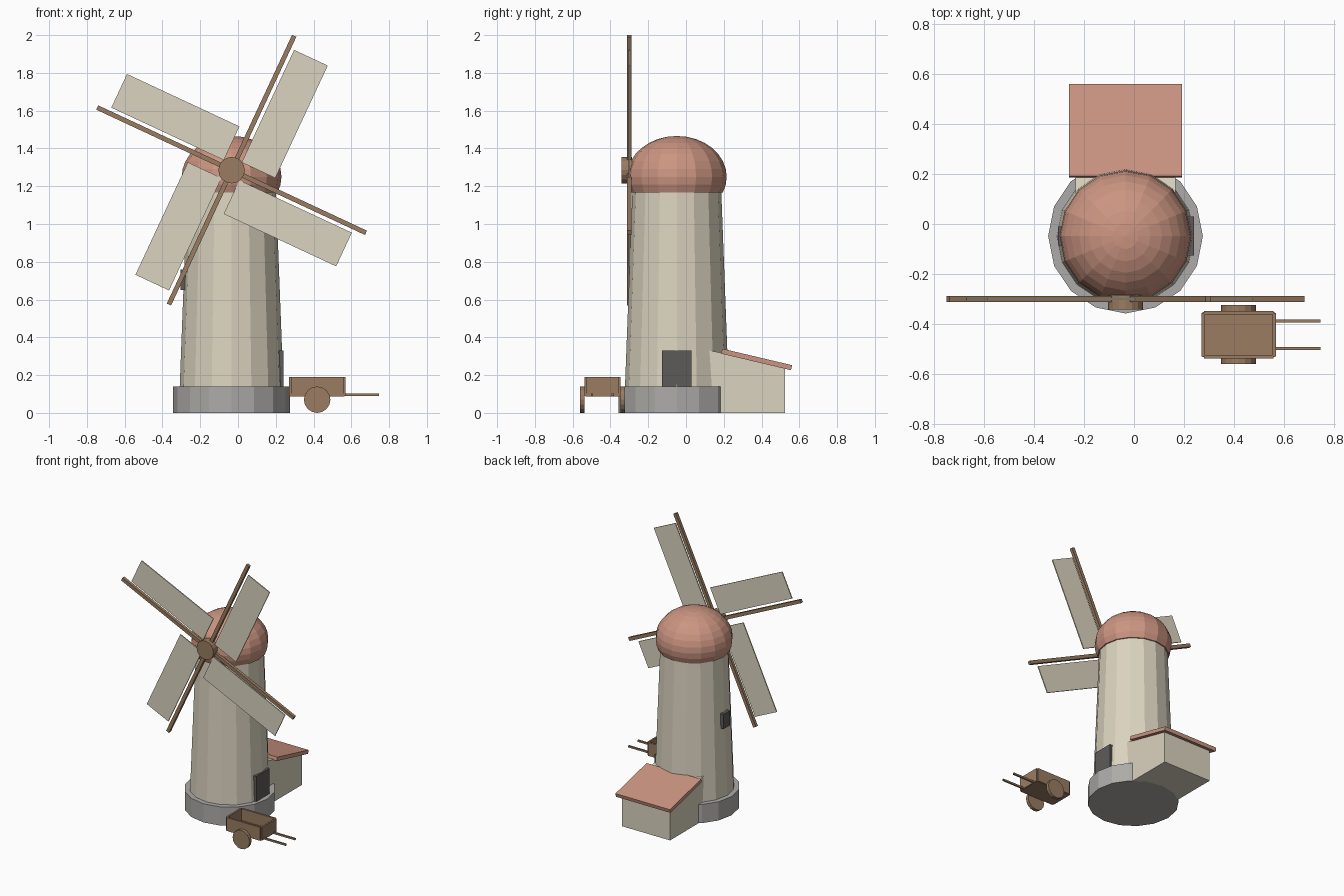
import bpy
import bmesh
from math import sin, cos, radians, tau
from mathutils import Matrix, Vector

default = bpy.data.objects.get("Cube")
if default:
    bpy.data.objects.remove(default, do_unlink=True)


def make_material(name, rgb):
    mat = bpy.data.materials.new(name)
    mat.use_nodes = True
    color = (*rgb, 1)
    mat.diffuse_color = color
    mat.node_tree.nodes["Principled BSDF"].inputs["Base Color"].default_value = color
    return mat


CREAM = make_material("cream plaster", (0.71, 0.655, 0.525))
TERRACOTTA = make_material("terracotta", (0.60, 0.30, 0.22))
WOOD = make_material("brown wood", (0.32, 0.20, 0.122))
STONE = make_material("grey stone", (0.42, 0.41, 0.395))
DARK = make_material("dark openings", (0.11, 0.105, 0.10))

CX, CY = -0.034, -0.0485      # tower axis
SIDES = 16


def finish(name, bm, mat, matrix=Matrix()):
    bmesh.ops.recalc_face_normals(bm, faces=bm.faces)
    bm.transform(matrix)
    mesh = bpy.data.meshes.new(name)
    bm.to_mesh(mesh)
    bm.free()
    mesh.materials.append(mat)
    obj = bpy.data.objects.new(name, mesh)
    bpy.context.collection.objects.link(obj)
    return obj


def box(name, low, high, mat, matrix=Matrix()):
    low, high = Vector(low), Vector(high)
    bm = bmesh.new()
    bmesh.ops.create_cube(bm, size=1)
    for v in bm.verts:
        v.co = (low + high) / 2 + v.co * (high - low)
    return finish(name, bm, mat, matrix)


def lathe(name, profile, mat, matrix):
    """Revolve (radius, height) pairs, closing both ends."""
    bm = bmesh.new()
    rings = []
    for r, z in profile:
        if r < 0.001:
            rings.append([bm.verts.new((0, 0, z))])
        else:
            rings.append([bm.verts.new((r * cos(tau * i / SIDES), r * sin(tau * i / SIDES), z))
                          for i in range(SIDES)])
    for a, b in zip(rings, rings[1:]):
        for i in range(SIDES):
            j = (i + 1) % SIDES
            if len(b) == 1:
                bm.faces.new((a[i], a[j], b[0]))
            else:
                bm.faces.new((a[i], a[j], b[j], b[i]))
    for ring in (rings[0], rings[-1]):
        if len(ring) > 1:
            bm.faces.new(ring)
    return finish(name, bm, mat, matrix)


def disc(name, x, z, y_front, y_back, radius, mat):
    """Cylinder lying along the y axis."""
    place = Matrix.Translation((x, y_back, z)) @ Matrix.Rotation(radians(90), 4, "X")
    return lathe(name, [(radius, 0), (radius, y_back - y_front)], mat, place)


# Tower with stone footing and domed cap
axis = Matrix.Translation((CX, CY, 0))
lathe("stone_base", [(0.31, 0), (0.31, 0.14)], STONE, axis)
lathe("tower", [(0.276, 0.1), (0.235, 1.18)], CREAM, axis)
dome = [(0.264 * cos(radians(a)), 1.25 + 0.216 * sin(radians(a)))
        for a in [-22.5 + 11.25 * i for i in range(11)]]
lathe("dome_cap", dome, TERRACOTTA, axis)

# Openings in the tower
box("door", (0.19, CY - 0.078, 0.14), (0.24, CY + 0.078, 0.33), DARK)
box("window", (-0.305, CY - 0.038, 0.65), (-0.26, CY + 0.038, 0.76), DARK)

# Lean-to shed: side profile extruded across, under a tilted roof slab
bm = bmesh.new()
section = [(0.12, 0), (0.523, 0), (0.523, 0.238), (0.12, 0.333)]
face = bm.faces.new([bm.verts.new((CX - 0.2, y, z)) for y, z in section])
side = bmesh.ops.extrude_face_region(bm, geom=[face])
bmesh.ops.translate(bm, vec=(0.4, 0, 0),
                    verts=[v for v in side["geom"] if isinstance(v, bmesh.types.BMVert)])
finish("shed_walls", bm, CREAM)
tilt = Matrix.Translation((CX, 0.374, 0.283)) @ Matrix.Rotation(radians(-13.3), 4, "X")
box("shed_roof", (-0.226, -0.19, -0.0135), (0.226, 0.19, 0.0135), TERRACOTTA, tilt)

# Sails: one arm and one cloth panel repeated around the hub
HUB_Z = 1.285
for i in range(4):
    turn = Matrix.Translation((CX, -0.301, HUB_Z)) @ Matrix.Rotation(radians(25 + 90 * i), 4, "Y")
    box(f"sail_arm_{i + 1}", (-0.0125, -0.0115, 0), (0.0125, 0.0115, 0.785), WOOD, turn)
    box(f"sail_panel_{i + 1}", (0.031, -0.004, 0.06), (0.2275, 0.004, 0.717), CREAM, turn)
disc("sail_hub", CX, HUB_Z, -0.342, -0.285, 0.07, WOOD)

# Hand cart: open tray, two wheels, two handles
KY = -0.443
box("cart_floor", (0.275, KY - 0.09, 0.088), (0.563, KY + 0.09, 0.102), WOOD)
for x, end in ((0.27, "back"), (0.556, "handle")):
    box(f"cart_{end}_board", (x, KY - 0.087, 0.09), (x + 0.013, KY + 0.087, 0.19), WOOD)
for s, label in ((-1, "front"), (1, "rear")):
    y = KY + s * 0.088
    box(f"cart_{label}_side", (0.28, y - 0.007, 0.09), (0.56, y + 0.007, 0.19), WOOD)
    y = KY + s * 0.107
    disc(f"cart_{label}_wheel", 0.419, 0.07, y - 0.012, y + 0.012, 0.07, WOOD)
    y = KY + s * 0.055
    box(f"cart_{label}_handle", (0.5, y - 0.006, 0.089), (0.747, y + 0.006, 0.102), WOOD)
